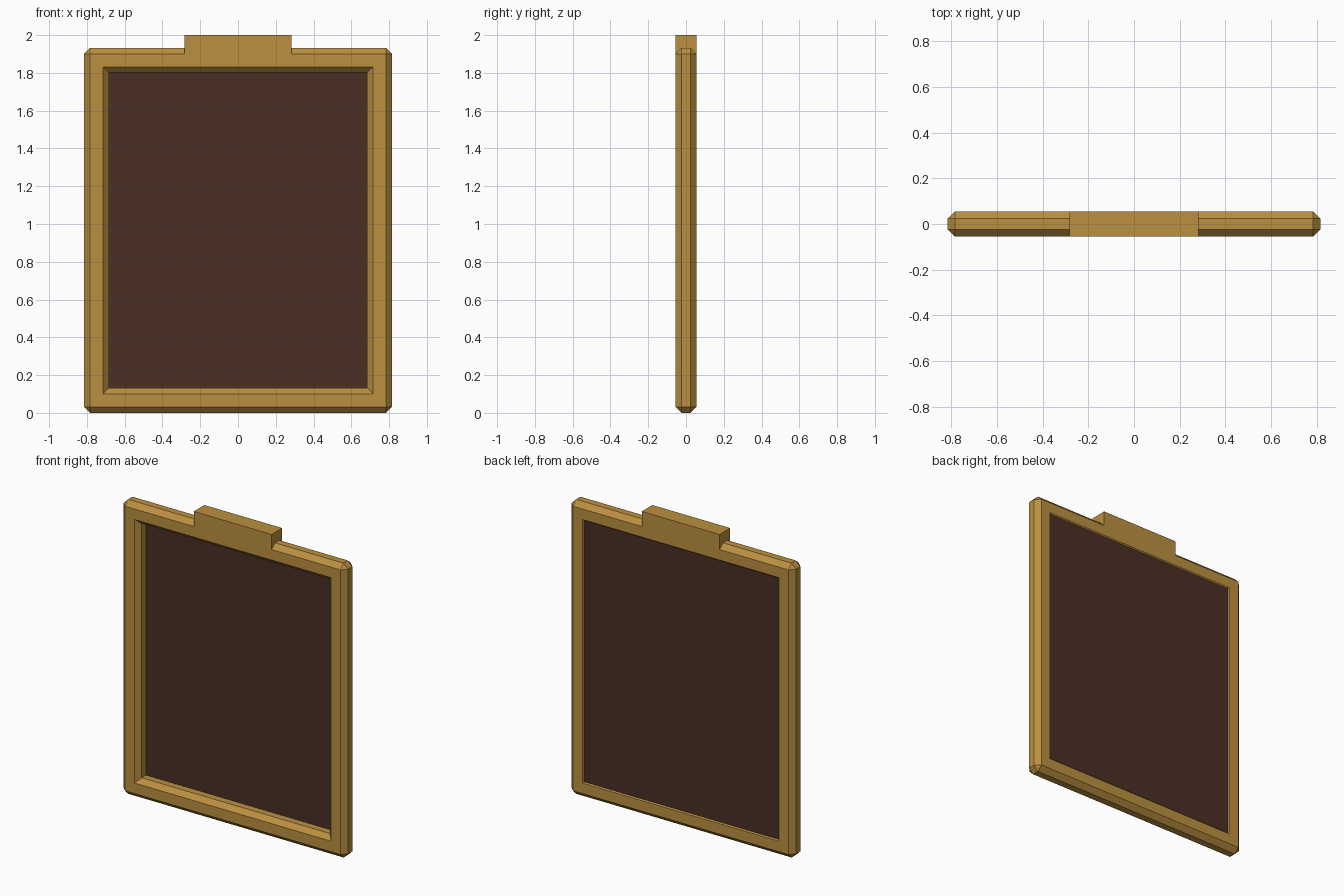
import bpy
import bmesh

cube = bpy.data.objects.get("Cube")
if cube:
    bpy.data.objects.remove(cube, do_unlink=True)

HALF_W, HEIGHT = 0.815, 1.933
DEPTH = 0.055      # half depth of the frame
RIM = 0.023        # half depth of the straight rim
BEVEL = 0.032


def make_material(name, rgb):
    mat = bpy.data.materials.new(name)
    mat.use_nodes = True
    color = (*rgb, 1.0)
    mat.diffuse_color = color
    mat.node_tree.nodes["Principled BSDF"].inputs["Base Color"].default_value = color
    return mat


def add_object(name, bm, mat):
    bmesh.ops.recalc_face_normals(bm, faces=bm.faces)
    mesh = bpy.data.meshes.new(name)
    bm.to_mesh(mesh)
    bm.free()
    mesh.materials.append(mat)
    obj = bpy.data.objects.new(name, mesh)
    bpy.context.collection.objects.link(obj)
    return obj


def add_box(name, low, high, mat):
    bm = bmesh.new()
    bmesh.ops.create_cube(bm, size=1)
    for v in bm.verts:
        for i in range(3):
            v.co[i] = low[i] + (v.co[i] + 0.5) * (high[i] - low[i])
    return add_object(name, bm, mat)


def rect_loop(bm, inset, y, cut):
    """Rectangle with its corners cut off by the given amount."""
    w, h, mid = HALF_W - inset, HEIGHT / 2 - inset, HEIGHT / 2
    points = []
    for sx, sz in ((1, 1), (-1, 1), (-1, -1), (1, -1)):
        pair = [(sx * w, sz * (h - cut)), (sx * (w - cut), sz * h)]
        points += pair if sx == sz else pair[::-1]
    return [bm.verts.new((x, y, mid + z)) for x, z in points]


gold = make_material("gold wood", (0.50, 0.28, 0.052))
brown = make_material("dark brown", (0.068, 0.028, 0.018))

# Frame: an octagonal section swept round a rectangle, outer corners cut
face_in, hole = 0.101, 0.131
section = [
    (0, -RIM, BEVEL), (BEVEL, -DEPTH, 0), (face_in, -DEPTH, 0), (hole, -RIM, 0),
    (hole, RIM, 0), (face_in, DEPTH, 0), (BEVEL, DEPTH, 0), (0, RIM, BEVEL),
]
bm = bmesh.new()
loops = [rect_loop(bm, *station) for station in section]
for a, b in zip(loops, loops[1:] + loops[:1]):
    for i in range(len(a)):
        j = (i + 1) % len(a)
        bm.faces.new((a[i], a[j], b[j], b[i]))
bmesh.ops.remove_doubles(bm, verts=bm.verts, dist=0.0001)
bmesh.ops.dissolve_degenerate(bm, edges=bm.edges, dist=0.0001)
add_object("frame", bm, gold)

# Block standing on the top rail, flush with both faces
add_box("top_block", (-0.283, -DEPTH, HEIGHT - BEVEL), (0.283, DEPTH, 2.0), gold)

# Panel set close to the back of the opening
edge = face_in + 0.007
add_box("panel", (edge - HALF_W, 0.03, edge), (HALF_W - edge, 0.048, HEIGHT - edge), brown)
